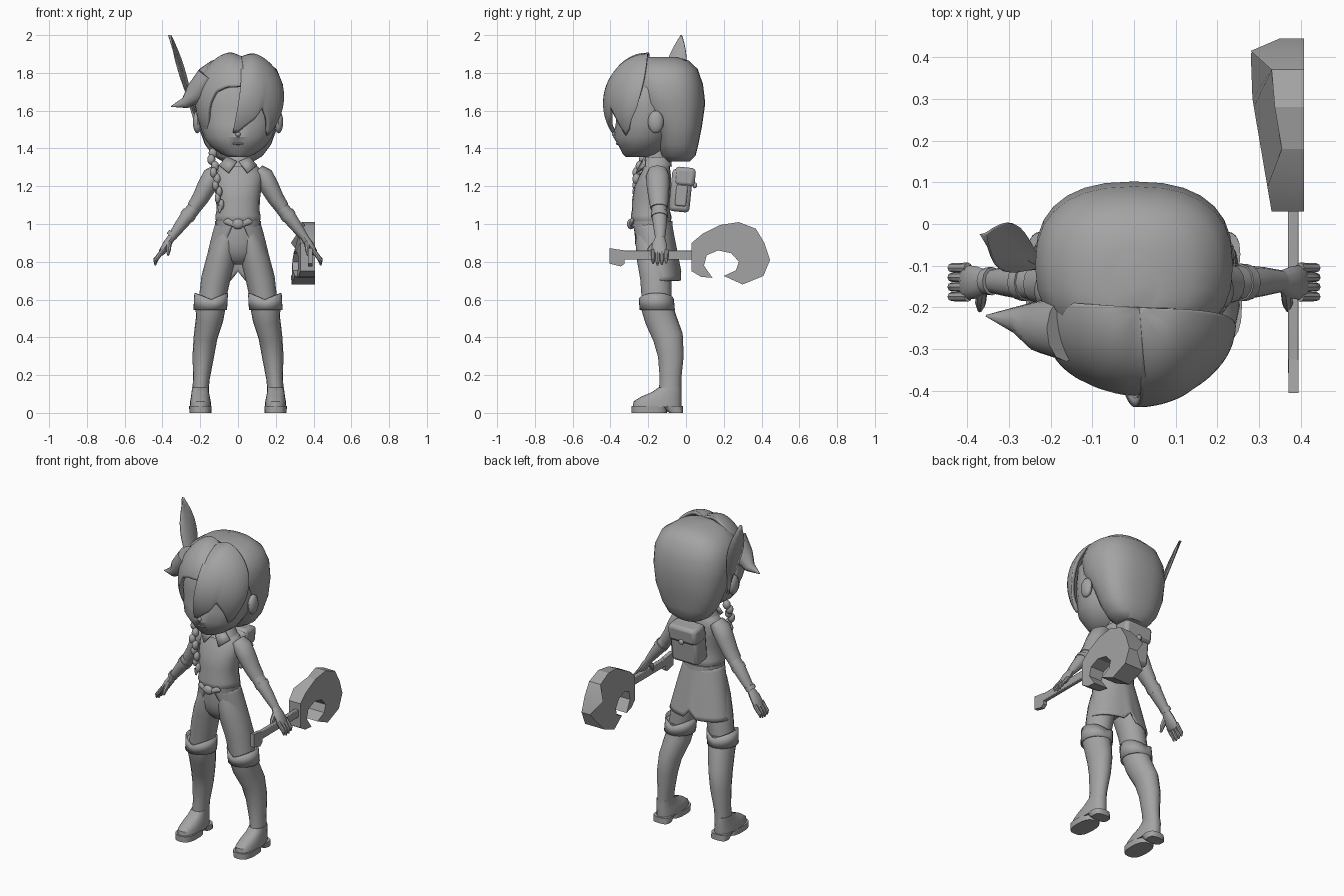
import bpy, bmesh, math
from mathutils import Vector

if "Cube" in bpy.data.objects:
    bpy.data.objects.remove(bpy.data.objects["Cube"])

grey = bpy.data.materials.new("plain grey")
grey.use_nodes = True
COLOUR = (0.37, 0.37, 0.37, 1)
grey.diffuse_color = COLOUR
grey.node_tree.nodes["Principled BSDF"].inputs["Base Color"].default_value = COLOUR


def finish(name, bm, mirror=False, solid=0, bevel=0, angle=40):
    """Turn a bmesh into a shaded object with optional modifiers."""
    bmesh.ops.recalc_face_normals(bm, faces=bm.faces)
    mesh = bpy.data.meshes.new(name)
    bm.to_mesh(mesh)
    bm.free()
    mesh.materials.append(grey)
    ob = bpy.data.objects.new(name, mesh)
    bpy.context.collection.objects.link(ob)
    bpy.ops.object.select_all(action="DESELECT")
    ob.select_set(True)
    bpy.context.view_layer.objects.active = ob
    bpy.ops.object.shade_smooth_by_angle(angle=math.radians(angle))
    if mirror:
        ob.modifiers.new("mirror", "MIRROR").use_mirror_merge = False
    if solid:
        mod = ob.modifiers.new("thickness", "SOLIDIFY")
        mod.thickness, mod.offset = solid, 0
    if bevel:
        mod = ob.modifiers.new("bevel", "BEVEL")
        mod.width, mod.segments = bevel, 2
    return ob


def grid(name, rows, closed=False, **kw):
    """Skin rows of points; closed rows become a capped skin."""
    bm = bmesh.new()
    vs = [[bm.verts.new(p) for p in row] for row in rows]
    n = len(rows[0])
    for a, b in zip(vs, vs[1:]):
        for i in range(n if closed else n - 1):
            j = (i + 1) % n
            bm.faces.new((a[i], a[j], b[j], b[i]))
    if closed:
        bm.faces.new(vs[0])
        bm.faces.new(vs[-1])
    else:
        bmesh.ops.remove_doubles(bm, verts=bm.verts, dist=0.0005)
    return finish(name, bm, **kw)


def stack(name, rings, n=20, power=1.0, **kw):
    """Level rings: z, x centre, front y, back y, half width."""
    rows = []
    for z, cx, y0, y1, rx in rings:
        row = []
        for i in range(n):
            a = math.tau * i / n
            s, c = math.sin(a), math.cos(a)
            row.append((cx + rx * math.copysign(abs(s) ** power, s),
                        (y0 + y1) / 2 - (y1 - y0) / 2 * math.copysign(abs(c) ** power, c), z))
        rows.append(row)
    return grid(name, rows, True, **kw)


def tube(name, path, n=12, **kw):
    """Round limb: x, y, z, half width across, half depth along y."""
    pts = [Vector(p[:3]) for p in path]
    rows = []
    for i, p in enumerate(path):
        t = (pts[min(i + 1, len(pts) - 1)] - pts[max(i - 1, 0)]).normalized()
        u = Vector((0, 1, 0))
        u = (u - t * u.dot(t)).normalized()
        v = t.cross(u)
        rows.append([pts[i] + u * p[-1] * math.cos(math.tau * k / n)
                     + v * p[3] * math.sin(math.tau * k / n) for k in range(n)])
    return grid(name, rows, True, **kw)


def ball(name, pos, size, **kw):
    bm = bmesh.new()
    bmesh.ops.create_uvsphere(bm, u_segments=14, v_segments=9, radius=1)
    for v in bm.verts:
        v.co = Vector(pos) + Vector([a * b for a, b in zip(v.co, size)])
    return finish(name, bm, **kw)


def box(name, pos, size, tilt=0, **kw):
    bm = bmesh.new()
    bmesh.ops.create_cube(bm, size=1)
    for v in bm.verts:
        v.co = [a * b for a, b in zip(v.co, size)]
    ob = finish(name, bm, **kw)
    ob.location, ob.rotation_euler.x = pos, tilt
    return ob


def prism(name, outline, far, near):
    """Outline in y, z joined across x; near may vary with y and z."""
    bm = bmesh.new()
    a = [bm.verts.new((far, y, z)) for y, z in outline]
    b = [bm.verts.new((near(y, z), y, z)) for y, z in outline]
    bm.faces.new(a)
    bm.faces.new(b)
    for i in range(len(a)):
        j = (i + 1) % len(a)
        bm.faces.new((a[i], a[j], b[j], b[i]))
    return finish(name, bm, angle=15)


def interp(table, x):
    for (x0, y0), (x1, y1) in zip(table, table[1:]):
        if x <= x1:
            return y0 + (y1 - y0) * max(0, (x - x0) / (x1 - x0))
    return table[-1][1]


# Head, features and ears
stack("head", [(1.355, 0, -.32, -.2, .05), (1.37, 0, -.335, -.15, .09), (1.41, 0, -.355, -.1, .145),
               (1.46, 0, -.385, -.06, .18), (1.53, 0, -.372, -.04, .205), (1.62, 0, -.368, -.04, .215),
               (1.72, 0, -.36, -.04, .21), (1.82, 0, -.3, -.08, .14)])
ball("nose", (0, -.376, 1.475), (.015, .017, .014))
ball("lips", (0, -.36, 1.425), (.03, .012, .006))
ball("ear", (.215, -.16, 1.54), (.025, .042, .06), mirror=True)

# Back hair
stack("back_hair", [(1.33, 0, -.1, .02, .08), (1.36, 0, -.13, .05, .13), (1.42, 0, -.15, .065, .175),
                    (1.52, 0, -.18, .085, .212), (1.64, 0, -.27, .102, .236), (1.74, 0, -.29, .09, .237),
                    (1.82, 0, -.28, .062, .205), (1.865, 0, -.25, .015, .14), (1.885, 0, -.22, -.05, .06)],
      n=28, power=.82)


def fringe(name, start, end, edge, sweep, grow):
    """Lobe of hair running from the crown to a jagged edge."""
    rows = []
    for i in range(25):
        t, row = i / 24, []
        for k in range(33):
            a = start + (end - start) * k / 32
            polar = t * math.acos((interp(edge, a) - 1.64) / .27)
            az = math.radians(a + sweep * t ** 3)
            s = math.sin(polar) * (1 - .05 * t ** 3)
            x = .01 + .24 * grow * s * math.sin(az)
            parting = .03 * math.exp(-((x - .02) / .045) ** 2) * (1 - t)
            row.append((x, -.2 - .235 * grow * s * math.cos(az), 1.638 + .27 * math.cos(polar) - parting))
        rows.append(row)
    grid(name, rows, solid=.022)


fringe("left_fringe", 3, 88, [(3, 1.49), (10, 1.49), (34, 1.56), (44, 1.62), (54, 1.56), (64, 1.475),
                              (72, 1.5), (88, 1.62)], -14, .99)
fringe("right_fringe", -94, 6, [(-94, 1.5), (-68, 1.46), (-54, 1.54), (-45, 1.64), (-36, 1.7), (-20, 1.725),
                                (6, 1.73)], 0, .955)
tube("hair_flick", [(-.16, -.25, 1.78, .06, .08), (-.22, -.245, 1.695, .06, .065),
                    (-.28, -.23, 1.64, .03, .034), (-.355, -.22, 1.622, .002, .002)])

# Feather tucked into the hair
rows = []
for i in range(13):
    t = i / 12
    w = .055 * math.sin(math.pi * t ** 1.5) + .002
    base = Vector((-.205 - .15 * t, -.11 + .085 * t, 1.5 + .5 * t))
    rows.append([base + Vector((.3 * w * s, .95 * w * s, 0)) + Vector((-.012 * (1 - abs(s)), 0, 0))
                 for s in (-1, 0, 1)])
grid("feather", rows, solid=.006)

# Braid over the shoulder
for i in range(9):
    ball("braid", (-.14 + .045 * i / 8 + .007 * (-1) ** i, -.21 - .052 * min(1, i / 3), 1.375 - .034 * i),
         (.023 - .001 * i, .022, .028))
tube("braid_tip", [(-.095, -.268, 1.095, .016, .016), (-.098, -.275, 1.06, .004, .004)])

# Neck, shirt and collar
stack("neck", [(1.26, 0, -.21, -.1, .055), (1.4, 0, -.21, -.09, .05)], n=14)
stack("shirt", [(1.0, 0, -.278, -.085, .108), (1.025, 0, -.292, -.078, .12), (1.045, 0, -.292, -.078, .12),
                (1.07, 0, -.287, -.085, .114), (1.13, 0, -.285, -.085, .116), (1.2, 0, -.272, -.08, .125),
                (1.26, 0, -.245, -.08, .133), (1.3, 0, -.225, -.085, .11), (1.33, 0, -.21, -.09, .06)], power=.92)
stack("collar", [(1.305, 0, -.245, -.075, .095), (1.355, 0, -.215, -.08, .062)], n=18)
for s in (-1, 1):
    grid("collar_wing", [[(s * .005, -.232, 1.33), (s * .06, -.215, 1.355)],
                         [(s * .05, -.262, 1.27), (s * .1, -.22, 1.31)]], solid=.01)

# Trousers, tunic skirt and belt
stack("hips", [(.785, 0, -.205, -.13, .04), (.81, 0, -.235, -.1, .08), (.85, 0, -.258, -.085, .12),
               (.9, 0, -.27, -.08, .125), (.96, 0, -.272, -.08, .116), (1.02, 0, -.275, -.085, .106)])
tube("thigh", [(.05, -.178, .97, .055, .085), (.07, -.175, .9, .066, .092), (.092, -.17, .81, .076, .089),
               (.118, -.16, .71, .077, .082), (.14, -.155, .58, .07, .078)], n=16, mirror=True)
rows = []
for i in range(13):
    t, row = i / 12, []
    gap = 10 + 44 * t ** .8
    for k in range(41):
        a = gap + (360 - 2 * gap) * k / 40
        bottom = .7 + .05 * max(0, 1 - abs(a - 180) / 12)
        r = math.radians(a)
        row.append(((.113 + .075 * t ** .85) * math.sin(r),
                    -.18 + .045 * t - (.1 + .005 * t) * math.cos(r), 1.005 + (bottom - 1.005) * t))
    rows.append(row)
grid("tunic_skirt", rows, solid=.01)
stack("belt", [(.985, 0, -.288, -.07, .121), (1.015, 0, -.29, -.072, .122)])
ball("belt_knot", (0, -.292, 1.0), (.032, .02, .028))
tube("belt_tie", [(.015, -.295, .995, .012, .008), (.06, -.285, 1.015, .018, .01), (.075, -.28, 1.01, .006, .006)],
     mirror=True)

# Tall boots with peaked cuffs
tube("boot", [(.143, -.155, .605, .081, .086), (.146, -.152, .56, .08, .085), (.15, -.135, .5, .073, .084),
              (.172, -.095, .4, .063, .08), (.184, -.08, .3, .057, .068), (.194, -.082, .18, .044, .057),
              (.2, -.085, .1, .043, .06)], n=16, mirror=True)
rows = []
for t in (0, 1):
    ring = [math.tau * k / 32 for k in range(33)]
    rows.append([(.147 - .005 * t + .085 * math.sin(a), -.152 - .005 * t - .089 * math.cos(a),
                  .545 + t * (.055 + .035 * abs(math.sin(a)))) for a in ring])
grid("boot_cuff", rows, solid=.008, mirror=True)
stack("shoe", [(.03, .199, -.282, -.025, .056), (.06, .199, -.278, -.024, .055), (.085, .199, -.24, -.024, .05),
               (.11, .2, -.18, -.025, .046), (.135, .199, -.145, -.027, .044)], power=.85, mirror=True)
stack("front_sole", [(0, .199, -.288, -.1, .058), (.036, .199, -.288, -.1, .06)], power=.75, mirror=True)
stack("heel", [(0, .199, -.09, -.016, .052), (.036, .199, -.13, -.016, .056)], power=.7, mirror=True)

# Arms and hands
tube("sleeve", [(.105, -.15, 1.285, .035, .05), (.135, -.15, 1.255, .052, .062), (.165, -.148, 1.2, .051, .06),
                (.2, -.145, 1.135, .044, .053), (.235, -.143, 1.085, .038, .046)], mirror=True)
tube("forearm", [(.21, -.143, 1.11, .035, .042), (.265, -.14, 1.045, .038, .041), (.31, -.138, .985, .031, .035),
                 (.355, -.137, .925, .021, .026)], mirror=True)
tube("glove_cuff", [(.255, -.14, 1.058, .041, .045), (.272, -.14, 1.036, .041, .044)], mirror=True)
tube("palm", [(.35, -.137, .932, .02, .025), (.375, -.14, .895, .022, .038), (.402, -.14, .852, .018, .042),
              (.41, -.14, .84, .012, .036)], mirror=True)
for k in range(4):
    y = -.174 + .023 * k
    drop = .008 * abs(k - 1.3)
    tube("finger", [(.398, y, .862, .012, .0125), (.425, y, .825, .012, .0115),
                    (.437, y, .8 + drop, .011, .011), (.438, y, .778 + drop, .004, .004)], n=8, mirror=True)
tube("thumb", [(.365, -.16, .9, .014, .016), (.368, -.19, .865, .013, .015), (.37, -.205, .835, .006, .008)],
     n=8, mirror=True)
tube("bracelet", [(-.34, -.137, .952, .029, .034), (-.354, -.137, .933, .029, .033)])

# Backpack
box("backpack", (0, -.027, 1.177), (.18, .11, .225), -.1, bevel=.02)
box("pack_flap", (0, -.006, 1.25), (.19, .11, .1), -.1, bevel=.02)
box("pack_pocket", (.093, -.025, 1.15), (.02, .06, .11), -.1, mirror=True, bevel=.008)
ball("pack_button", (0, .047, 1.205), (.016, .012, .016))

# Great wrench held in the left hand
box("wrench_handle", (.382, -.15, .835), (.025, .42, .048), bevel=.004)
prism("wrench_pommel", [(-.405, .79), (-.405, .872), (-.325, .86), (-.325, .79), (-.345, .775)],
      .395, lambda y, z: .37)
prism("wrench_jaw", [(.03, .75), (.03, .9), (.09, .95), (.18, .995), (.28, 1.01), (.37, .975), (.415, .9),
                     (.445, .81), (.41, .725), (.3, .68), (.2, .725), (.265, .755), (.28, .8), (.24, .845),
                     (.17, .86), (.11, .835), (.095, .78), (.14, .715), (.08, .72)],
      .408, lambda y, z: max(.335 - .17 * y, .28) + (.07 if y > .42 else .05 if z > .96 else 0))
